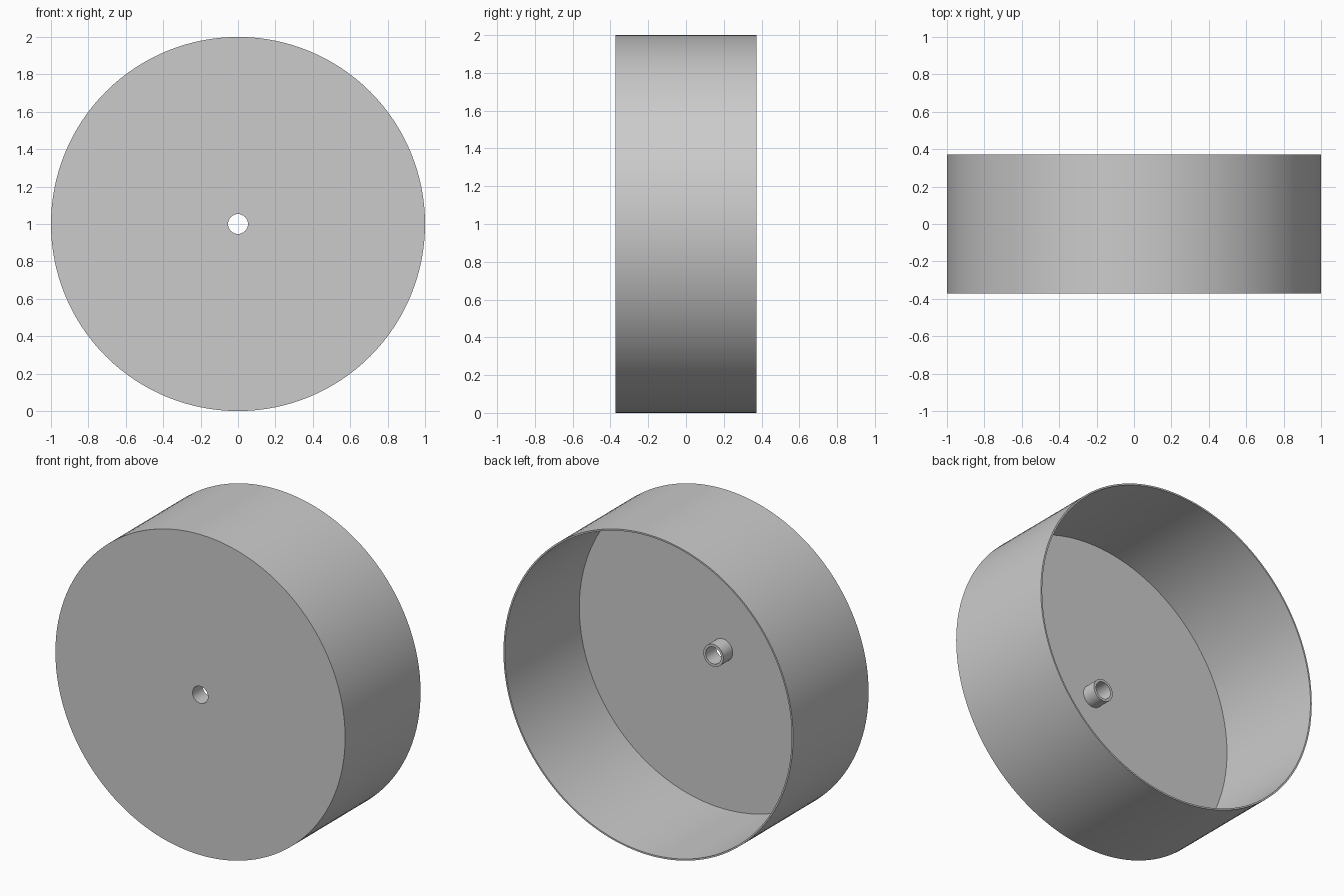
import bpy
import math
import bmesh

cube = bpy.data.objects.get("Cube")
if cube:
    bpy.data.objects.remove(cube, do_unlink=True)

# Material
grey = bpy.data.materials.new("plain grey")
grey.use_nodes = True
colour = (0.6, 0.6, 0.6, 1)
grey.diffuse_color = colour
grey.node_tree.nodes["Principled BSDF"].inputs["Base Color"].default_value = colour

FRONT, BACK = -0.372, 0.372
WALL = 0.01
HOLE = 0.053


def lathe(name, profile, segments):
    """Spin a closed (radius, y) profile about the horizontal axis."""
    bm = bmesh.new()
    verts = [bm.verts.new((r, y, 0)) for r, y in profile]
    edges = [bm.edges.new((a, b)) for a, b in zip(verts, verts[1:] + verts[:1])]
    bmesh.ops.spin(bm, geom=verts + edges, cent=(0, 0, 0), axis=(0, 1, 0),
                   angle=math.tau, steps=segments, use_merge=True)
    bmesh.ops.remove_doubles(bm, verts=bm.verts, dist=0.0001)
    bmesh.ops.recalc_face_normals(bm, faces=bm.faces)
    mesh = bpy.data.meshes.new(name)
    bm.to_mesh(mesh)
    bm.free()
    mesh.materials.append(grey)
    obj = bpy.data.objects.new(name, mesh)
    obj.location.z = 1
    bpy.context.collection.objects.link(obj)
    bpy.ops.object.select_all(action="DESELECT")
    obj.select_set(True)
    bpy.context.view_layer.objects.active = obj
    bpy.ops.object.shade_smooth_by_angle(angle=math.radians(30))
    return obj


# Shell with front plate, open at the back, and a central hollow hub,
# all as one continuous profile
lathe("drum_shell_with_hub", [
    (HOLE, FRONT), (1, FRONT), (1, BACK), (1 - WALL, BACK),
    (1 - WALL, FRONT + WALL), (0.069, FRONT + WALL),
    (0.069, -0.27), (HOLE, -0.27),
], 128)
